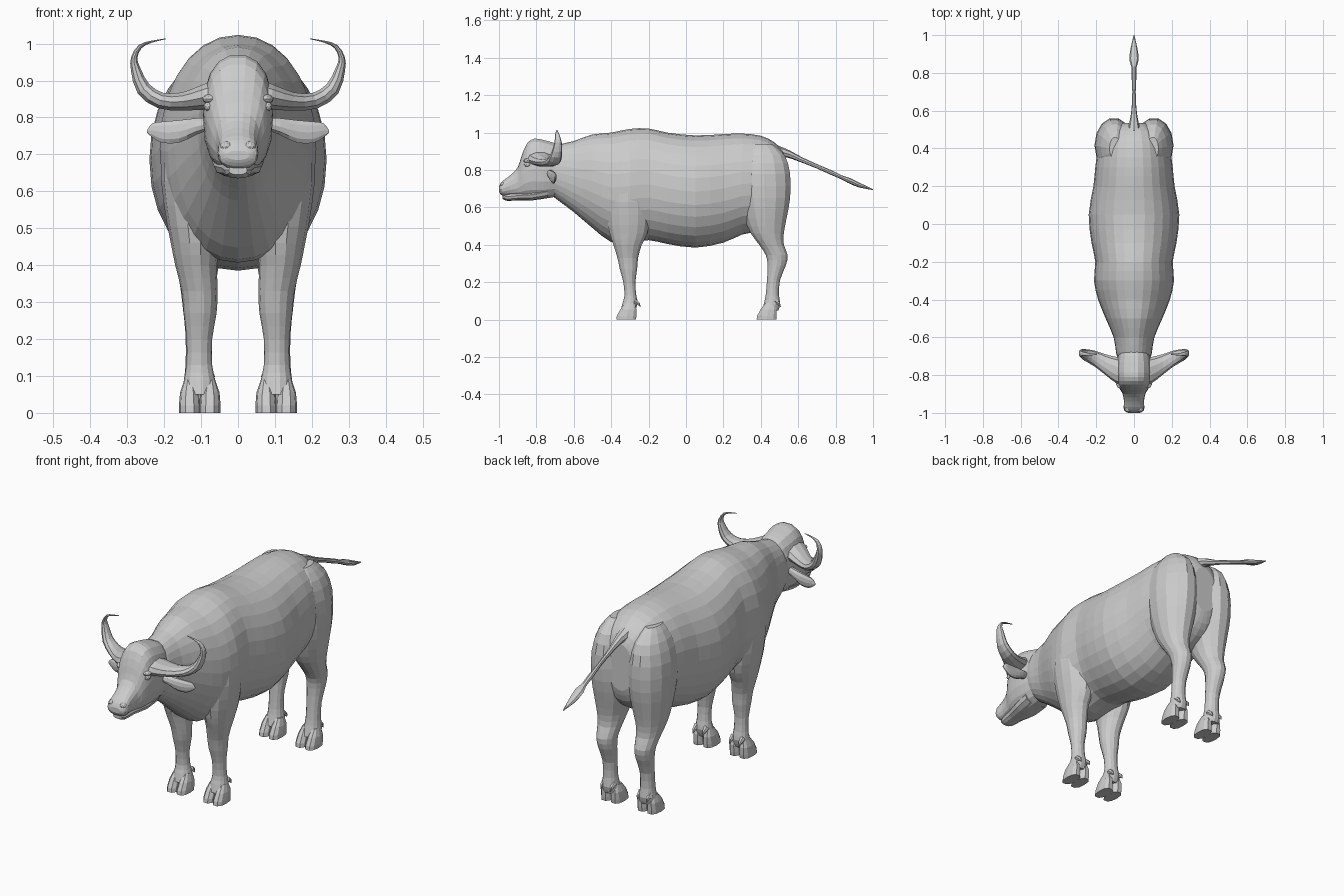
import bpy, bmesh, math
from mathutils import Vector

X, Y, Z = Vector((1, 0, 0)), Vector((0, 1, 0)), Vector((0, 0, 1))


def resample(rows, k):
    """Catmull-Rom subdivision of parameter rows."""
    out = []
    for i in range(len(rows) - 1):
        a, b, c, d = (rows[max(0, min(len(rows) - 1, j))] for j in (i - 1, i, i + 1, i + 2))
        for s in range(k):
            t = s / k
            out.append([0.5 * (2 * q + (r - p) * t + (2 * p - 5 * q + 4 * r - w) * t * t
                               + (3 * q - p - 3 * r + w) * t ** 3)
                        for p, q, r, w in zip(a, b, c, d)])
    return out + [list(rows[-1])]


def loft(name, rows, u, v=None, segs=12, k=2, power=2.0, mirror=False):
    """Skin closed rings (x, y, z, radius_u, radius_v); v follows the path if not given."""
    rows = resample(rows, k)
    bm = bmesh.new()
    rings = []
    for i, (x, y, z, ru, rv) in enumerate(rows):
        p, n = rows[max(i - 1, 0)], rows[min(i + 1, len(rows) - 1)]
        w = v or (Vector(n[:3]) - Vector(p[:3])).cross(u).normalized()
        ring = []
        for j in range(segs):
            a = 2 * math.pi * j / segs
            c, s = math.cos(a), math.sin(a)
            cu = math.copysign(abs(c) ** (2 / power), c)
            cv = math.copysign(abs(s) ** (2 / power), s)
            ring.append(bm.verts.new(Vector((x, y, z)) + u * cu * max(ru, .001) + w * cv * max(rv, .001)))
        rings.append(ring)
    for a, b in zip(rings, rings[1:]):
        for j in range(segs):
            bm.faces.new((a[j], a[(j + 1) % segs], b[(j + 1) % segs], b[j]))
    bm.faces.new(rings[0])
    bm.faces.new(rings[-1])
    bmesh.ops.recalc_face_normals(bm, faces=bm.faces)
    return finish(name, bm, mirror)


def finish(name, bm, mirror):
    mesh = bpy.data.meshes.new(name)
    bm.to_mesh(mesh)
    bm.free()
    ob = bpy.data.objects.new(name, mesh)
    bpy.context.collection.objects.link(ob)
    if mirror:
        ob.modifiers.new("mirror", 'MIRROR').use_mirror_merge = False
    return ob


def trunk(rows):
    """Rows of (y, top, bottom, half width) to upright rings."""
    return [(0, y, (t + b) / 2, w, (t - b) / 2) for y, t, b, w in rows]


def limb(rows):
    """Rows of (z, inner x, outer x, front y, back y) to level rings."""
    return [((a + b) / 2, (f + g) / 2, z, (b - a) / 2, (g - f) / 2) for z, a, b, f, g in rows]


def ball(name, loc, scale):
    bm = bmesh.new()
    bmesh.ops.create_icosphere(bm, subdivisions=2, radius=1)
    for vert in bm.verts:
        vert.co = Vector(loc) + Vector([c * s for c, s in zip(vert.co, scale)])
    return finish(name, bm, True)


# Barrel, shoulders and neck
loft("body", trunk([
    (.535, .86, .62, .07), (.515, .905, .56, .12), (.47, .95, .51, .165), (.40, .983, .475, .19),
    (.30, .995, .455, .205), (.20, .992, .412, .215), (.05, .985, .385, .24), (-.10, 1.0, .405, .225),
    (-.20, 1.022, .425, .205), (-.30, 1.02, .41, .212), (-.40, 1.0, .415, .19), (-.50, .99, .49, .15),
    (-.60, .955, .575, .108), (-.68, .935, .635, .095), (-.74, .90, .68, .08)]),
    X, Z, segs=28, k=2, power=2.1)

# Skull and muzzle
loft("head", trunk([
    (-.66, .925, .67, .07), (-.70, .945, .655, .088), (-.76, .962, .645, .095), (-.81, .97, .643, .093),
    (-.85, .945, .645, .086), (-.88, .875, .65, .072), (-.90, .815, .655, .06), (-.94, .772, .66, .053),
    (-.97, .75, .66, .055), (-.99, .73, .668, .05), (-1.0, .71, .685, .03)]),
    X, Z, segs=18, k=2, power=2.4)
loft("lower_jaw", trunk([(-.74, .72, .65, .07), (-.82, .70, .638, .065), (-.90, .69, .638, .045),
                         (-.955, .68, .635, .037), (-.98, .67, .645, .025)]),
     X, Z, segs=12, power=2.4)
ball("eye", (.079, -.848, .83), (.014, .018, .014))
ball("brow", (.074, -.84, .85), (.022, .03, .014))
ball("nostril", (.032, -.978, .722), (.018, .018, .014))

# Wide flattened horns curling up and in
loft("horn", [(.03, -.79, .865, .07, .05), (.09, -.775, .855, .07, .036), (.15, -.745, .843, .055, .026),
              (.21, -.712, .846, .042, .023), (.256, -.695, .878, .032, .021), (.277, -.685, .93, .023, .014),
              (.281, -.685, .962, .017, .009), (.265, -.688, .992, .011, .006),
              (.235, -.69, 1.005, .006, .003), (.195, -.69, 1.013, .003, .001)],
     Y, segs=10, k=2, mirror=True)

# Drooping leaf ears
loft("ear", [(.07, -.73, .785, .016, .016), (.115, -.72, .775, .02, .024), (.16, -.712, .762, .016, .032),
             (.205, -.705, .76, .012, .03), (.232, -.70, .765, .008, .02), (.246, -.70, .762, .003, .004)],
     Y, Z, segs=10, mirror=True)

# Front legs with shoulders
loft("front_leg", limb([
    (.82, .08, .16, -.36, -.24), (.70, .05, .208, -.42, -.20), (.56, .045, .20, -.425, -.19),
    (.46, .05, .182, -.41, -.205), (.40, .057, .17, -.39, -.235), (.33, .055, .153, -.368, -.255),
    (.27, .058, .147, -.355, -.26), (.20, .07, .139, -.336, -.27), (.13, .07, .14, -.33, -.265),
    (.09, .062, .146, -.34, -.257), (.05, .06, .148, -.35, -.27)]),
    X, Y, segs=14, k=2, mirror=True)

# Hind legs with thighs forming the two rump lobes
loft("hind_leg", limb([
    (.94, .07, .13, .34, .46), (.88, .03, .175, .29, .53), (.78, .005, .205, .27, .56),
    (.65, .005, .208, .28, .56), (.54, .02, .195, .31, .54), (.46, .04, .18, .345, .525),
    (.40, .052, .167, .39, .525), (.345, .06, .157, .425, .545), (.29, .063, .15, .435, .535),
    (.21, .07, .142, .432, .503), (.13, .07, .142, .425, .498), (.085, .063, .147, .415, .505),
    (.05, .06, .148, .405, .495)]),
    X, Y, segs=14, k=2, mirror=True)

# Cloven hooves and dewclaws
for part, front in (("front", -.375), ("hind", .375)):
    for side, cx in (("inner", .076), ("outer", .131)):
        loft(f"{part}_{side}_hoof", limb([
            (0, cx - .029, cx + .029, front, front + .11), (.02, cx - .029, cx + .029, front + .003, front + .112),
            (.055, cx - .026, cx + .026, front + .022, front + .112),
            (.09, cx - .014, cx + .014, front + .05, front + .10)]),
            X, Y, segs=10, k=1, power=2.5, mirror=True)
        loft(f"{part}_{side}_dewclaw", [(cx, front + .10, .10, .014, .014), (cx, front + .122, .085, .009, .009),
                                        (cx, front + .132, .068, .001, .001)],
             X, segs=6, k=1, mirror=True)

# Tail with tuft
loft("tail", [(0, .49, .90, .035, .03), (0, .55, .885, .022, .02), (0, .61, .858, .013, .014),
              (0, .70, .82, .009, .011), (0, .78, .785, .013, .012), (0, .83, .762, .013, .01),
              (0, .87, .745, .025, .014), (0, .93, .718, .018, .012), (0, 1.0, .695, .002, .002)],
     X, segs=8, k=2)
